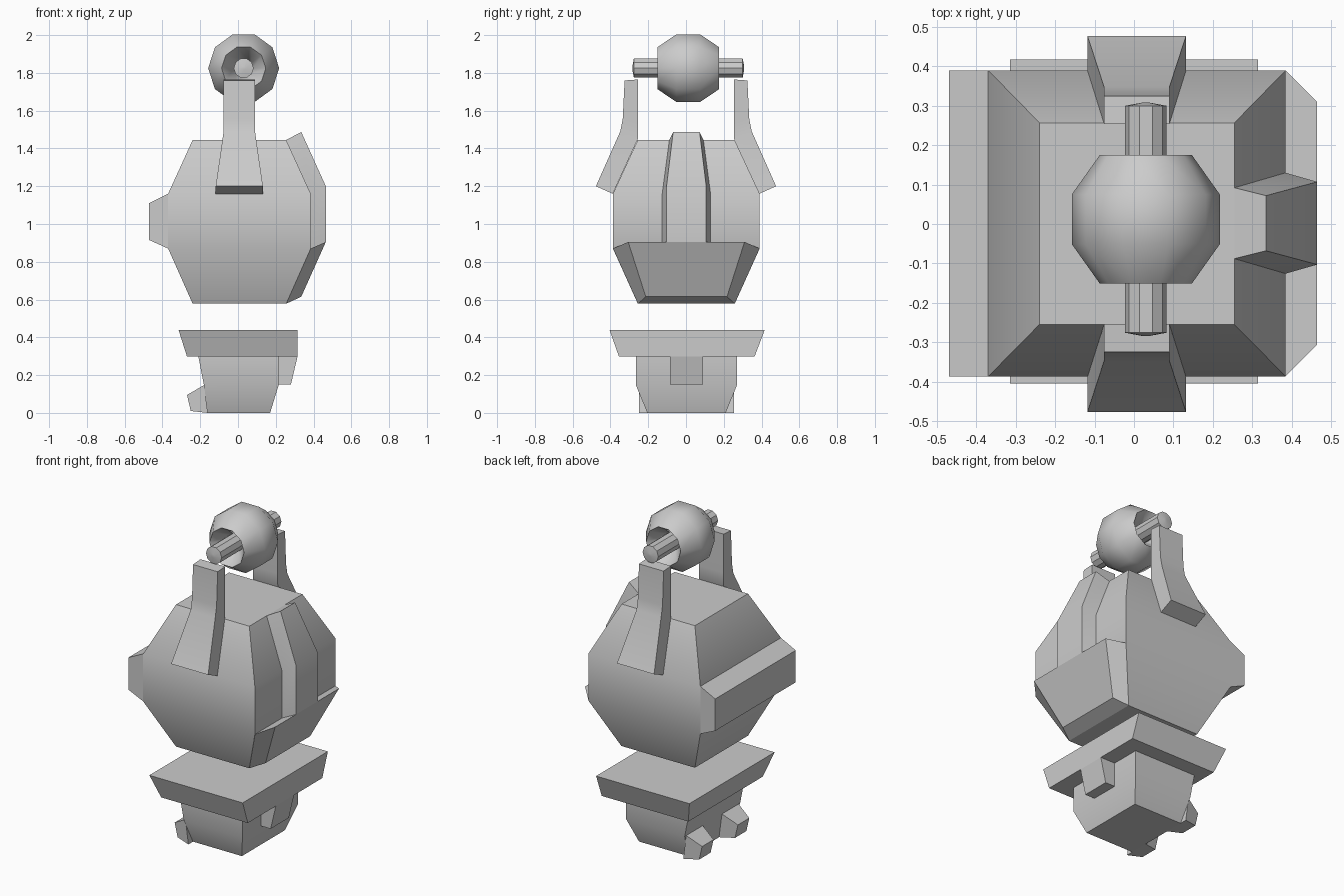
import bpy, bmesh, math

if "Cube" in bpy.data.objects:
    bpy.data.objects.remove(bpy.data.objects["Cube"])


def finish(name, verts, faces, angle=30):
    """Make an object with outward normals and smooth-by-angle shading."""
    me = bpy.data.meshes.new(name)
    me.from_pydata(verts, [], faces)
    bm = bmesh.new()
    bm.from_mesh(me)
    bmesh.ops.recalc_face_normals(bm, faces=bm.faces)
    bm.to_mesh(me)
    bm.free()
    ob = bpy.data.objects.new(name, me)
    bpy.context.collection.objects.link(ob)
    bpy.ops.object.select_all(action='DESELECT')
    ob.select_set(True)
    bpy.context.view_layer.objects.active = ob
    bpy.ops.object.shade_smooth_by_angle(angle=math.radians(angle))
    return ob


def loft(name, rings, angle=30, closed=False):
    """Skin equal-length rings; cap the ends unless the loft closes on itself."""
    n, m = len(rings[0]), len(rings)
    verts = [v for r in rings for v in r]
    faces = []
    for i in range(m if closed else m - 1):
        a, b = i * n, ((i + 1) % m) * n
        for j in range(n):
            k = (j + 1) % n
            faces.append((a + j, a + k, b + k, b + j))
    if not closed:
        faces += [tuple(range(n)), tuple(range((m - 1) * n, m * n))]
    return finish(name, verts, faces, angle)


def rect(z, x0, x1, y0, y1):
    return [(x0, y0, z), (x1, y0, z), (x1, y1, z), (x0, y1, z)]


def circle_y(y, r, n=10, cx=0.03, cz=1.825):
    """Ring around the y axis with vertices on the left and right."""
    return [(cx + r * math.cos(2 * math.pi * i / n), y,
             cz + r * math.sin(2 * math.pi * i / n)) for i in range(n)]


def plate_ring(xi, zi, hi, xo, zo, ho, cy=0.002):
    """Cross-section of a raised plate: wide inner edge, narrower outer edge."""
    return [(xi, cy - hi, zi), (xo, cy - ho, zo),
            (xo, cy + ho, zo), (xi, cy + hi, zi)]


# Main body: faceted block
loft("body", [
    rect(0.578, -0.24, 0.255, -0.255, 0.257),
    rect(0.87, -0.37, 0.385, -0.387, 0.39),
    rect(1.16, -0.37, 0.385, -0.387, 0.39),
    rect(1.445, -0.24, 0.255, -0.255, 0.257)])

# Ridge along the left side
loft("side_ridge", [
    [(x, -0.387, z0), (x, 0.39, z0), (x, 0.39, z1), (x, -0.387, z1)]
    for x, z0, z1 in ((-0.37, 0.87, 1.16), (-0.47, 0.915, 1.11))])

# Armour on the right side: lower plate and centre strip
loft("lower_plate", [
    plate_ring(0.255, 0.578, 0.256, 0.335, 0.615, 0.215),
    plate_ring(0.385, 0.87, 0.388, 0.465, 0.905, 0.308)])
loft("centre_strip", [
    plate_ring(0.385, 0.87, 0.128, 0.465, 0.905, 0.105),
    plate_ring(0.385, 1.16, 0.128, 0.465, 1.20, 0.105),
    plate_ring(0.255, 1.445, 0.09, 0.335, 1.487, 0.07)])

# Front and back arms: (outer y, outer z, inner y, inner z, half width)
ARM = [(0.477, 1.20, 0.388, 1.16, 0.125),
       (0.348, 1.49, 0.255, 1.45, 0.083),
       (0.335, 1.555, 0.254, 1.53, 0.083),
       (0.325, 1.76, 0.254, 1.765, 0.083)]
for name, s in (("front_arm", -1), ("back_arm", 1)):
    loft(name, [[(0.007 - w, s * yo, zo), (0.007 + w, s * yo, zo),
                 (0.007 + w, s * yi, zi), (0.007 - w, s * yi, zi)]
                for yo, zo, yi, zi, w in ARM])

# Ball with a conical recess at each end, running through the axle hole
loft("ball", [circle_y(0.012 + y, r) for y, r in (
    (-0.08, 0.053), (-0.163, 0.117), (-0.063, 0.188),
    (0.063, 0.188), (0.163, 0.117), (0.08, 0.053))], angle=50, closed=True)

# Axle with slightly domed ends
loft("axle", [circle_y(0.012 + y, r) for y, r in (
    (-0.296, 0.01), (-0.288, 0.053), (0.288, 0.053), (0.296, 0.01))])

# Base: top slab, lower block and right-hand tab
loft("base_slab", [
    rect(0.298, -0.27, 0.315, -0.355, 0.363),
    rect(0.44, -0.315, 0.315, -0.405, 0.417)])
loft("base_block", [
    rect(0.0, -0.16, 0.17, -0.205, 0.21),
    rect(0.147, -0.18, 0.215, -0.265, 0.27),
    rect(0.298, -0.21, 0.215, -0.265, 0.27)])
loft("base_tab", [
    rect(0.15, 0.2, 0.28, -0.085, 0.09),
    rect(0.298, 0.2, 0.315, -0.085, 0.09)])

# Two small feet on the left of the base
for name, cy in (("foot_front", -0.17), ("foot_back", 0.175)):
    loft(name, [
        [(x0, cy - w, z0), (x0, cy + w, z0), (x1, cy + w, z1), (x1, cy - w, z1)]
        for x0, z0, x1, z1, w in ((-0.16, 0.0, -0.18, 0.147, 0.08),
                                  (-0.25, 0.01, -0.27, 0.095, 0.055))])
